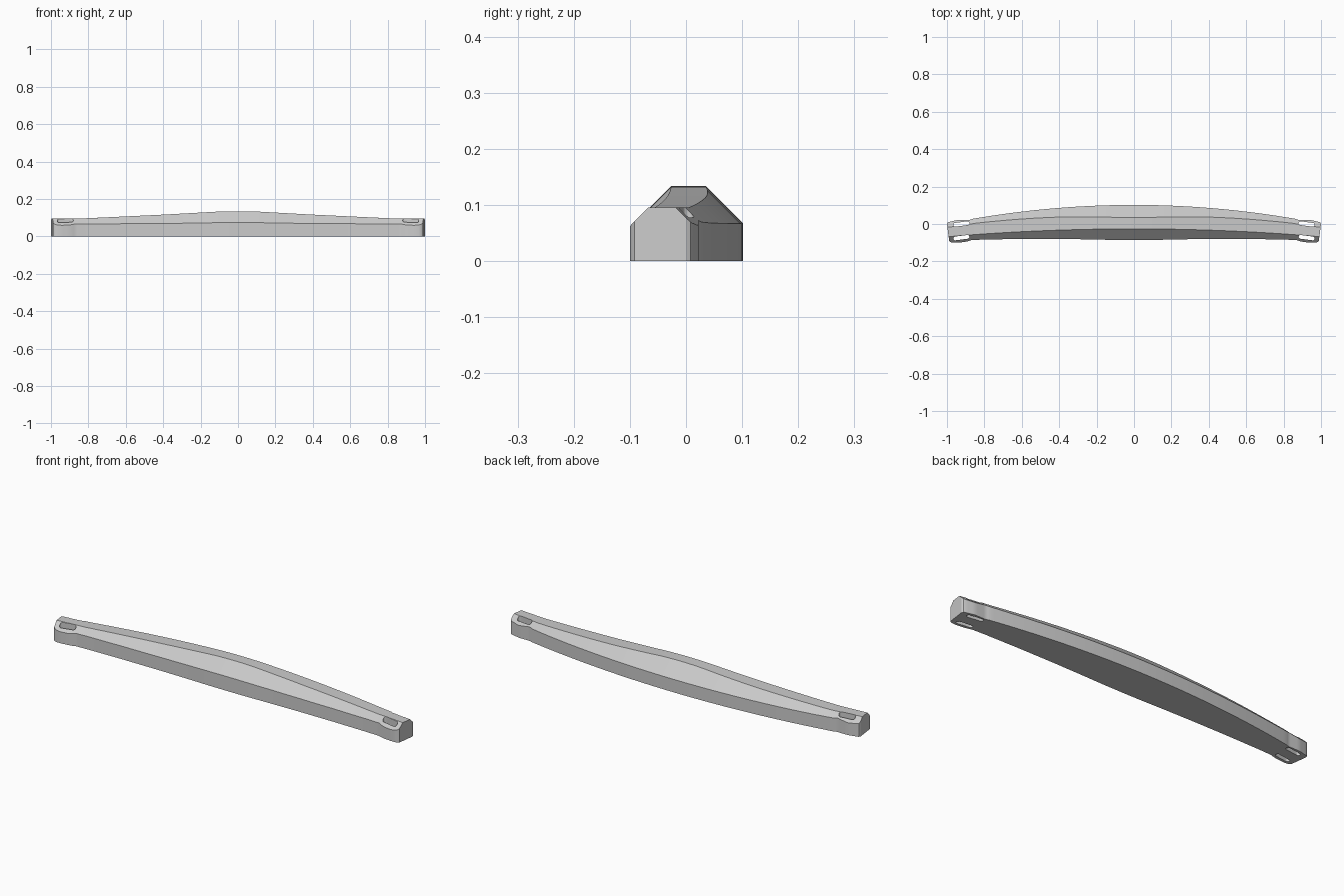
import bpy, bmesh, math
from mathutils import Matrix

if "Cube" in bpy.data.objects:
    bpy.data.objects.remove(bpy.data.objects["Cube"])

grey = bpy.data.materials.new("mid grey")
grey.diffuse_color = (0.6, 0.6, 0.6, 1)
grey.use_nodes = True
grey.node_tree.nodes["Principled BSDF"].inputs["Base Color"].default_value = grey.diffuse_color


def interp(table, x):
    """Linear lookup in a list of (x, value) pairs."""
    for (x0, a), (x1, b) in zip(table, table[1:]):
        if x <= x1:
            return a + (b - a) * (x - x0) / (x1 - x0)
    return table[-1][1]


# Half profiles along the bar: height, front outline, back outline near the tip
TOP = [(0, .134), (.06, .1335), (.12, .1315), (.2, .127), (.4, .116), (.6, .1065),
       (.78, .098), (.84, .0955), (1, .095)]
FRONT = [(0, -.086), (.1, -.0855), (.25, -.082), (.4, -.08), (.6, -.08), (.8, -.083),
         (.87, -.086), (.89, -.092), (.91, -.096), (.95, -.1), (.975, -.1),
         (.99, -.098), (1, -.092)]
TIP = [(.86, .028), (.88, .022), (.9, .022), (.94, .022), (.96, .018), (.975, .014),
       (.99, .011), (.996, .008), (1, 0)]


def section(x, side):
    """House-shaped cross-section with 45 degree shoulders."""
    zt = interp(TOP, x)
    front = interp(FRONT, x)
    arc = .102 - .1 * x * x
    back = arc if x < .86 else interp(TIP, x)
    ridge_f = -.026 - .042 * x * x
    ridge_b = arc - (zt - .067) + .008 * x ** 8
    pts = [(front, 0), (front, zt - (ridge_f - front)), (ridge_f, zt),
           (ridge_b, zt), (back, zt - (back - ridge_b)), (back, 0)]
    # end face leans inwards towards the front
    return [(side * (x + .13 * min(y, 0) * x ** 12), y, z) for y, z in pts]


# Bar body, lofted from tip to tip
half = [i * .04 for i in range(22)] + [.86, .87, .88, .89, .9, .91, .925, .94, .95,
                                       .96, .975, .99, .996, 1]
stations = [(x, -1) for x in reversed(half[1:])] + [(x, 1) for x in half]
bm = bmesh.new()
rings = [[bm.verts.new(p) for p in section(x, s)] for x, s in stations]
for a, b in zip(rings, rings[1:]):
    for i in range(6):
        j = (i + 1) % 6
        bm.faces.new((a[i], a[j], b[j], b[i]))
bm.faces.new(rings[0])
bm.faces.new(rings[-1])
bmesh.ops.recalc_face_normals(bm, faces=bm.faces)
mesh = bpy.data.meshes.new("curved_bar")
bm.to_mesh(mesh)
bm.free()
bar = bpy.data.objects.new("curved_bar", mesh)
bpy.context.collection.objects.link(bar)
mesh.materials.append(grey)

# Rounded slots passing vertically through both shoulders at each end
bm = bmesh.new()
for side in (-1, 1):
    for y in (-.0, -.073):
        place = Matrix.Translation((side * .923, y, -.1)) @ Matrix.Rotation(-side * .13, 4, 'Z')
        ring = []
        for cx, start in ((.033, -90), (-.033, 90)):
            for k in range(9):
                t = math.radians(start + k * 22.5)
                ring.append(bm.verts.new(place @ Matrix.Translation(
                    (cx + .01 * math.cos(t), .01 * math.sin(t), 0)).translation))
        face = bm.faces.new(ring)
        top = bmesh.ops.extrude_face_region(bm, geom=[face])['geom']
        bmesh.ops.translate(bm, vec=(0, 0, .4),
                            verts=[v for v in top if isinstance(v, bmesh.types.BMVert)])
bmesh.ops.recalc_face_normals(bm, faces=bm.faces)
mesh = bpy.data.meshes.new("slot_cutter")
bm.to_mesh(mesh)
bm.free()
mesh.materials.append(grey)
cutter = bpy.data.objects.new("slot_cutter", mesh)
bpy.context.collection.objects.link(cutter)
cutter.hide_render = True

cut = bar.modifiers.new("slots", 'BOOLEAN')
cut.operation = 'DIFFERENCE'
cut.solver = 'EXACT'
cut.object = cutter
bpy.context.view_layer.objects.active = bar
bar.select_set(True)
bpy.ops.object.modifier_apply(modifier=cut.name)
bpy.data.objects.remove(cutter)
bpy.ops.object.shade_smooth_by_angle(angle=math.radians(30))
